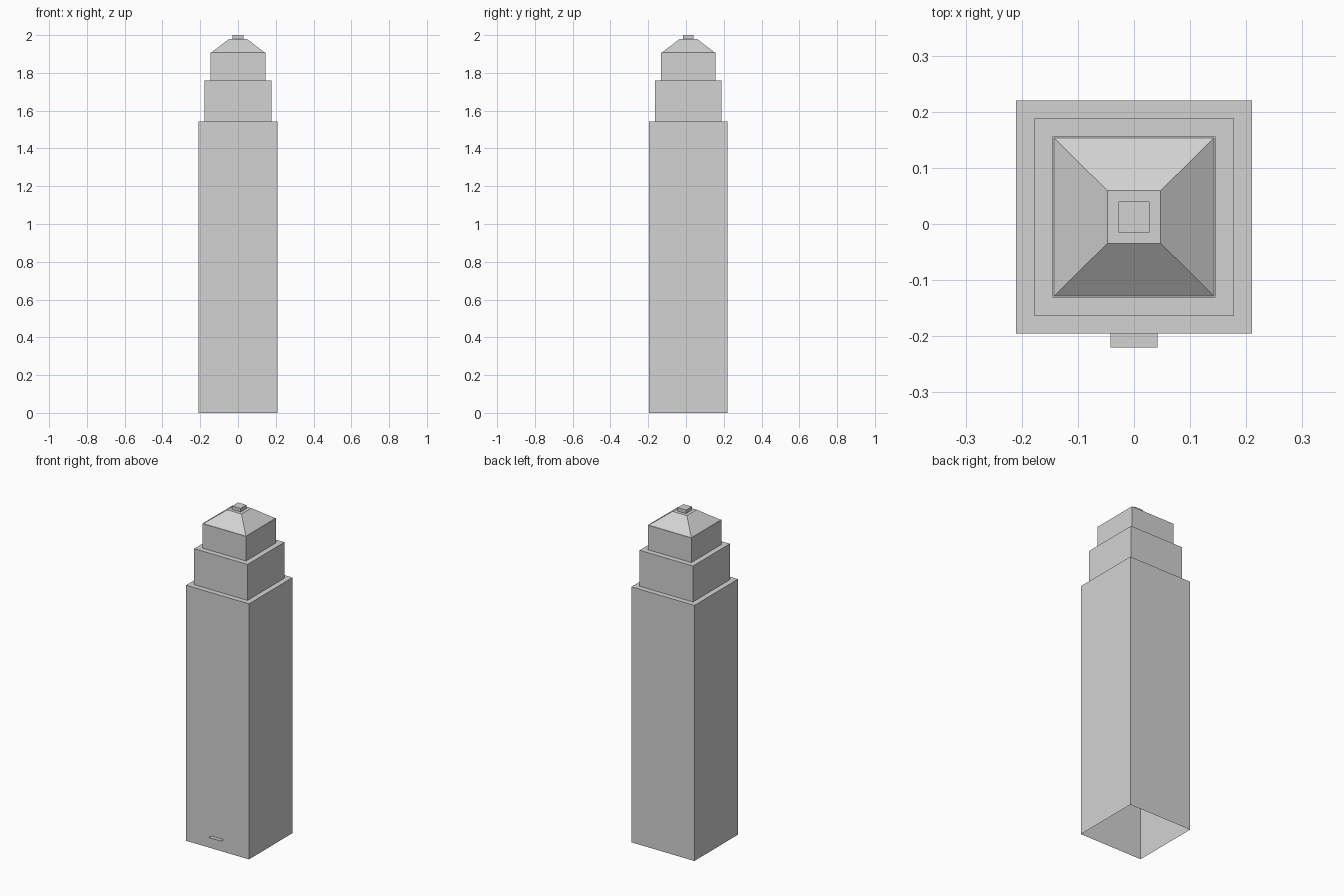
import bpy
import bmesh

cube = bpy.data.objects.get("Cube")
if cube:
    bpy.data.objects.remove(cube, do_unlink=True)

# Single stone colour
stone = bpy.data.materials.new("light grey stone")
stone.use_nodes = True
grey = (0.65, 0.65, 0.65, 1)
stone.diffuse_color = grey
stone.node_tree.nodes["Principled BSDF"].inputs["Base Color"].default_value = grey

CENTRE_Y = 0.0125  # the shaft sits slightly back to make room for the canopy


def finish(name, bm):
    mesh = bpy.data.meshes.new(name)
    bm.to_mesh(mesh)
    bm.free()
    mesh.materials.append(stone)
    obj = bpy.data.objects.new(name, mesh)
    bpy.context.collection.objects.link(obj)
    return obj


def square_shell(name, profile, cap=False):
    """Skin square rings given as (half width, height), open underneath."""
    bm = bmesh.new()
    rings = []
    for half, z in profile:
        depth = half - 0.0025 * half / 0.21
        rings.append([bm.verts.new((sx * half, CENTRE_Y + sy * depth, z))
                      for sx, sy in ((-1, -1), (1, -1), (1, 1), (-1, 1))])
    for low, high in zip(rings, rings[1:]):
        for i in range(4):
            j = (i + 1) % 4
            bm.faces.new((low[i], low[j], high[j], high[i]))
    if cap:
        bm.faces.new(rings[-1])
    return finish(name, bm)


# Stepped tower: each tier has walls and the ledge up to the next tier
square_shell("main_shaft", [(0.21, 0), (0.21, 1.542), (0.178, 1.542)])
square_shell("middle_tier", [(0.178, 1.542), (0.178, 1.759), (0.1455, 1.759)])
square_shell("upper_tier", [(0.1455, 1.759), (0.1455, 1.907), (0.1425, 1.907)])

# Sloped roof with a flat top and a small block on it
square_shell("hipped_roof", [(0.1425, 1.907), (0.0475, 1.979), (0.028, 1.979)])
square_shell("roof_block", [(0.028, 1.979), (0.028, 2.0)], cap=True)

# Thin canopy sheet over the entrance
bm = bmesh.new()
bm.faces.new([bm.verts.new((x, y, 0.074)) for x, y in
              ((-0.042, -0.22), (0.042, -0.22), (0.042, -0.195), (-0.042, -0.195))])
finish("entrance_canopy", bm)
